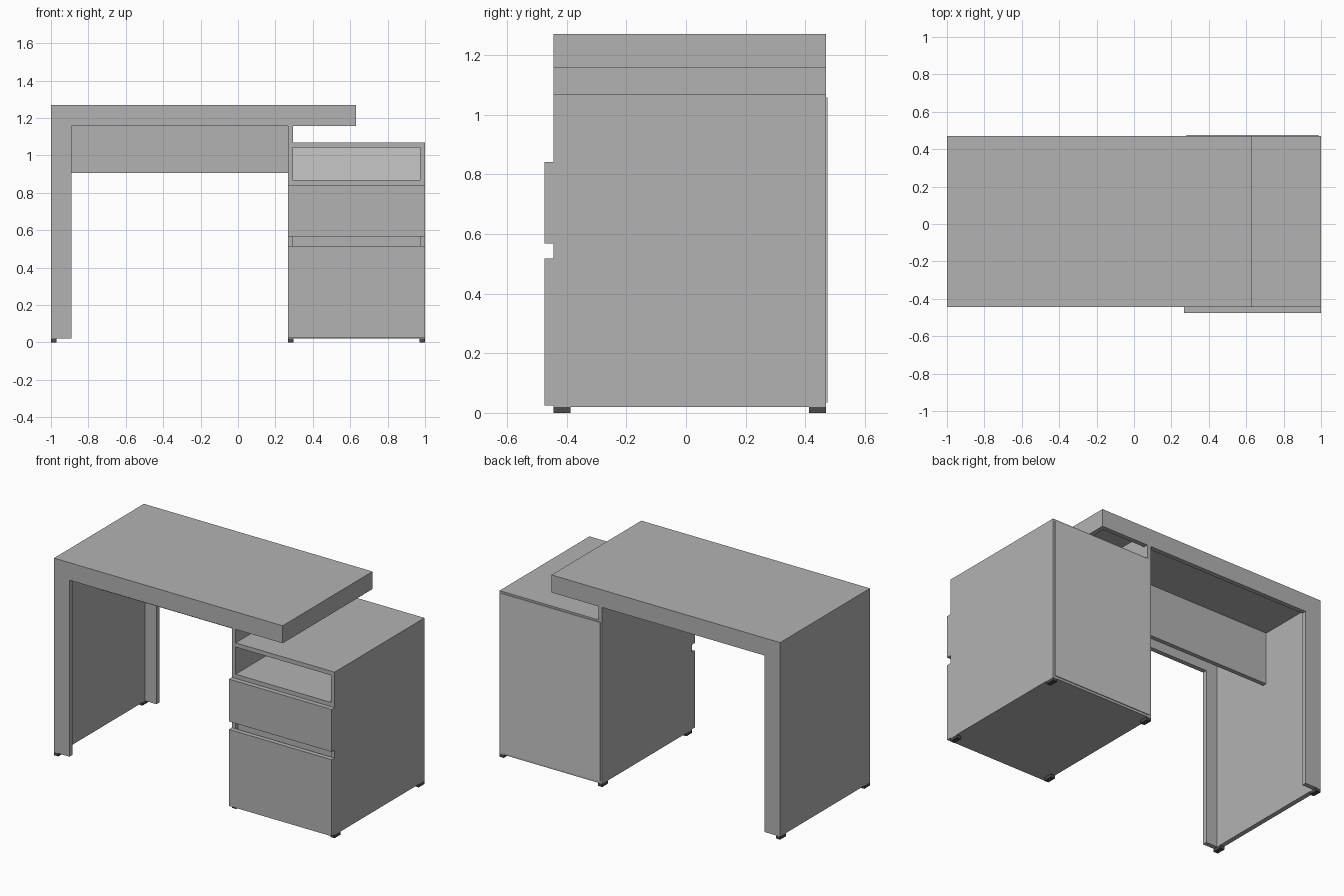
import bpy

cube = bpy.data.objects.get("Cube")
if cube:
    bpy.data.objects.remove(cube, do_unlink=True)


def material(name, value):
    mat = bpy.data.materials.new(name)
    mat.use_nodes = True
    color = (value, value, value, 1)
    mat.diffuse_color = color
    mat.node_tree.nodes["Principled BSDF"].inputs["Base Color"].default_value = color
    return mat


GREY = material("panel grey", 0.45)
LIGHT = material("light grey", 0.58)
DARK = material("dark grey", 0.07)


def box(name, x, y, z, mat=GREY):
    """Box spanning the given (low, high) ranges."""
    spans = (x, y, z)
    bpy.ops.mesh.primitive_cube_add(size=1, location=[(a + b) / 2 for a, b in spans])
    obj = bpy.context.object
    obj.name = name
    obj.scale = [b - a for a, b in spans]
    bpy.ops.object.transform_apply(location=False, rotation=False, scale=True)
    obj.data.materials.append(mat)
    return obj


FRONT, BACK = -0.445, 0.47      # depth of the carcass
T = 0.03                        # panel thickness
IN_F, IN_B = FRONT + T, BACK - T
FLOOR, TOP = 0.02, 1.27
APRON = 1.157                   # lower edge of the desktop rim
UNDER = TOP - T
L, END, RIM = -1.0, 0.63, -0.89
P0, P1, PT = 0.268, 1.0, 1.07   # pedestal sides and top
S = 0.027                       # pedestal panel thickness
Q0, Q1 = P0 + S, P1 - S

# Desktop with a hollow underside
box("desktop", (L, END), (FRONT, BACK), (UNDER, TOP))
box("desktop_end", (END - T, END), (IN_F, IN_B), (APRON, UNDER))

# Side leg: outer panel
box("leg_panel", (L, L + T), (IN_F, IN_B), (FLOOR, UNDER))

# Front and back rims, leg strips and support posts
for side, y in (("front", (FRONT, IN_F)), ("back", (IN_B, BACK))):
    box(side + "_apron", (L, END), y, (APRON, UNDER))
    box(side + "_leg_strip", (L, RIM), y, (FLOOR, APRON))
    box(side + "_support_post", (P0, Q0), y, (PT, APRON))

# Support panel above the pedestal and the central modesty panel
box("support_panel", (P0, Q0), (IN_F, IN_B), (PT, UNDER))
box("modesty_panel", (L + T, P0), (-0.005, 0.023), (0.905, UNDER))

# Pedestal carcass
box("pedestal_left_side", (Q1, P1), (FRONT, BACK), (FLOOR, PT))
box("pedestal_right_side", (P0, Q0), (FRONT, BACK), (FLOOR, PT))
box("pedestal_top", (Q0, Q1), (FRONT, BACK), (PT - S, PT))
box("pedestal_bottom", (Q0, Q1), (FRONT, BACK), (FLOOR, FLOOR + S))
box("cubby_floor", (Q0, Q1), (FRONT, BACK - 0.01), (0.841, 0.868))
box("drawer_rail", (Q0, Q1), (-0.42, -0.39), (0.48, 0.60))
box("pedestal_back", (P0 + 0.013, P1 - 0.013), (BACK - 0.005, 0.475), (0.035, 1.058), LIGHT)

# Drawer fronts
box("lower_drawer_front", (P0, P1), (-0.475, FRONT), (0.024, 0.517))
box("upper_drawer_front", (P0, P1), (-0.475, FRONT), (0.568, 0.841))

# Feet
for name, x in (("leg", L), ("pedestal_right", P0), ("pedestal_left", P1 - T)):
    for side, y in (("front", (FRONT, FRONT + 0.058)), ("back", (BACK - 0.058, BACK))):
        box(f"{name}_{side}_foot", (x, x + T), y, (0, FLOOR), DARK)
